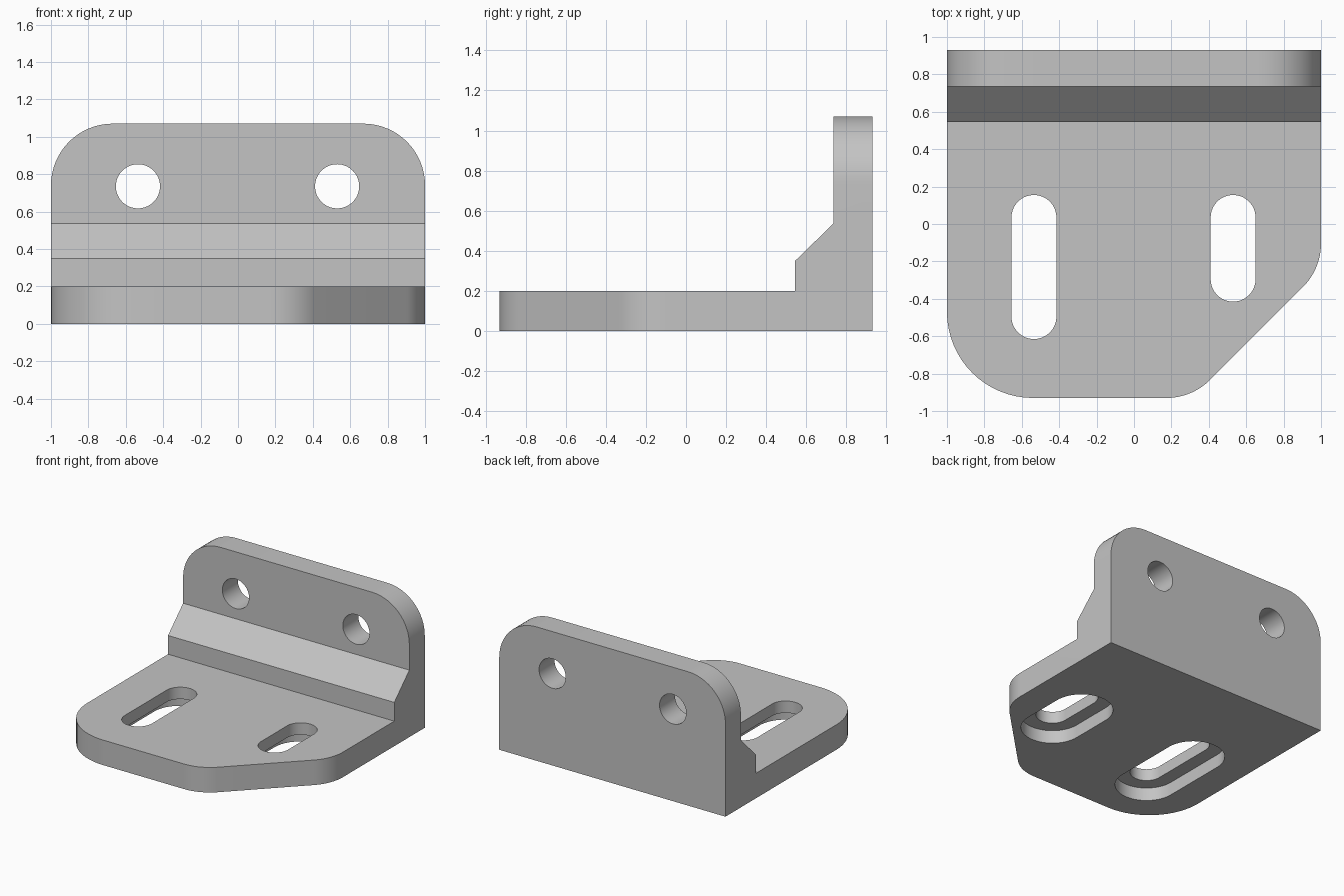
import bpy, bmesh, math
from mathutils import Vector

cube = bpy.data.objects.get("Cube")
if cube:
    bpy.data.objects.remove(cube, do_unlink=True)

STEPS = 16       # segments per rounded corner
HALF_DEPTH = 0.93
PLATE = 0.2
WALL_FRONT = 0.735
HEIGHT = 1.07

metal = bpy.data.materials.new("plain grey metal")
metal.use_nodes = True
grey = (0.55, 0.55, 0.55, 1)
metal.diffuse_color = grey
metal.node_tree.nodes["Principled BSDF"].inputs["Base Color"].default_value = grey


def rounded(corners):
    """Turn (x, y, radius) corners into an outline with tangent arcs."""
    out = []
    for i, (x, y, r) in enumerate(corners):
        p = Vector((x, y))
        if r == 0:
            out.append(p)
            continue
        a = (Vector(corners[i - 1][:2]) - p).normalized()
        b = (Vector(corners[(i + 1) % len(corners)][:2]) - p).normalized()
        half = a.angle(b) / 2
        centre = p + (a + b).normalized() * r / math.sin(half)
        start = p + a * r / math.tan(half) - centre
        end = p + b * r / math.tan(half) - centre
        sweep = start.angle(end)
        for k in range(STEPS + 1):
            t = sweep * k / STEPS
            out.append(centre + (start * math.sin(sweep - t) + end * math.sin(t)) / math.sin(sweep))
    return out


def slot(x, y0, y1, r):
    """Stadium outline; a circle when y0 equals y1."""
    pts = []
    for cy, first in ((y1, 0), (y0, math.pi)):
        for k in range(2 * STEPS + (y0 != y1)):
            t = first + math.pi * k / (2 * STEPS)
            pts.append(Vector((x + r * math.cos(t), cy + r * math.sin(t))))
    return pts


def prism(name, outline, axis, lo, hi):
    """Extrude a 2D outline along x, y or z."""
    place = {"x": lambda p, d: (d, p.x, p.y),
             "y": lambda p, d: (p.x, d, p.y),
             "z": lambda p, d: (p.x, p.y, d)}[axis]
    bm = bmesh.new()
    face = bm.faces.new([bm.verts.new(place(p, lo)) for p in outline])
    new = bmesh.ops.extrude_face_region(bm, geom=[face])["geom"]
    shift = Vector(place(Vector((0, 0)), hi - lo))
    bmesh.ops.translate(bm, vec=shift, verts=[g for g in new if isinstance(g, bmesh.types.BMVert)])
    bmesh.ops.recalc_face_normals(bm, faces=bm.faces)
    mesh = bpy.data.meshes.new(name)
    bm.to_mesh(mesh)
    bm.free()
    mesh.materials.append(metal)
    obj = bpy.data.objects.new(name, mesh)
    bpy.context.collection.objects.link(obj)
    return obj


def combine(body, tool, operation):
    """Apply a boolean and discard the tool."""
    mod = body.modifiers.new(operation.lower(), "BOOLEAN")
    mod.object, mod.operation, mod.solver = tool, operation, "EXACT"
    bpy.context.view_layer.objects.active = body
    bpy.ops.object.modifier_apply(modifier=mod.name)
    bpy.data.objects.remove(tool, do_unlink=True)


# Side profile: plate, stepped gusset and upright wall
side = [(-HALF_DEPTH - 0.1, 0), (HALF_DEPTH, 0), (HALF_DEPTH, HEIGHT + 0.1), (WALL_FRONT, HEIGHT + 0.1),
        (WALL_FRONT, 0.535), (0.545, 0.35), (0.545, PLATE), (-HALF_DEPTH - 0.1, PLATE)]
bracket = prism("angle_bracket", [Vector(p) for p in side], "x", -1.1, 1.1)

# Plan outline: one round front corner and one clipped front corner
plan = rounded([(-1, -HALF_DEPTH, 0.46), (0.31, -HALF_DEPTH, 0.33), (1, -0.24, 0.33),
                (1, 1.2, 0), (-1, 1.2, 0)])
combine(bracket, prism("plan_trim", plan, "z", -0.2, 1.4), "INTERSECT")

# Wall outline: rounded top corners
front = rounded([(-1, -0.2, 0), (1, -0.2, 0), (1, HEIGHT, 0.33), (-1, HEIGHT, 0.33)])
combine(bracket, prism("wall_trim", front, "y", -1.3, 1.3), "INTERSECT")

# Wall bolt holes and counterbored plate slots
for x, y0 in ((-0.535, -0.495), (0.53, -0.295)):
    combine(bracket, prism("bolt_hole", slot(x, 0.735, 0.735, 0.118), "y", 0.6, 1.2), "DIFFERENCE")
    combine(bracket, prism("slot_cut", slot(x, y0, 0.035, 0.12), "z", -0.1, 0.3), "DIFFERENCE")
    combine(bracket, prism("counterbore", slot(x, y0, 0.035, 0.23), "z", -0.1, 0.105), "DIFFERENCE")

bpy.ops.object.select_all(action="DESELECT")
bracket.select_set(True)
bpy.context.view_layer.objects.active = bracket
bpy.ops.object.shade_smooth_by_angle(angle=math.radians(30))
